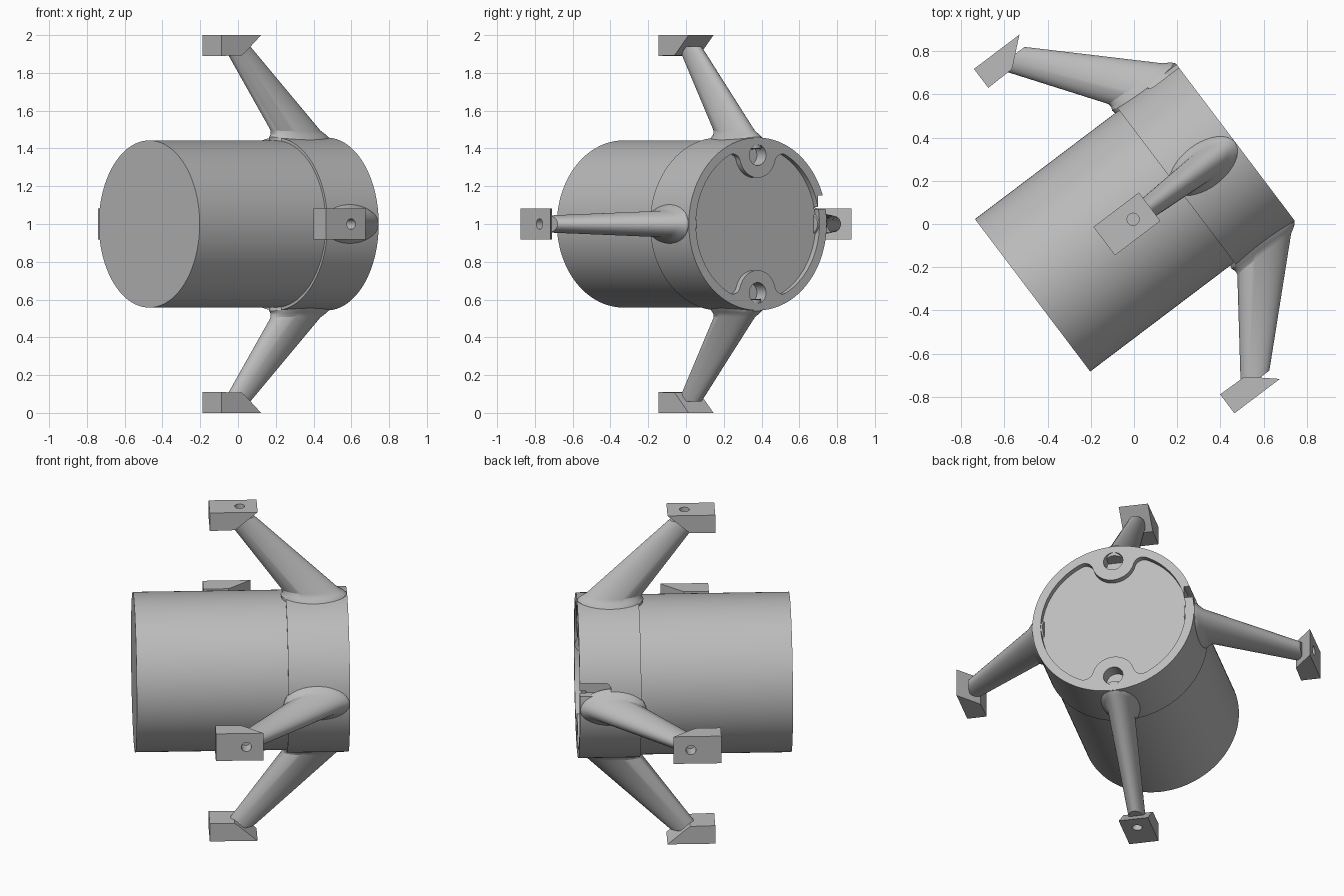
import bpy, bmesh, math
from mathutils import Matrix, Vector

if "Cube" in bpy.data.objects:
    bpy.data.objects.remove(bpy.data.objects["Cube"])

grey = bpy.data.materials.new("plain grey")
grey.use_nodes = True
GREY = (0.5, 0.5, 0.5, 1)
grey.diffuse_color = GREY
grey.node_tree.nodes["Principled BSDF"].inputs["Base Color"].default_value = GREY

# Parts are built with the motor axis along x, then turned into place
PLACE = (Matrix.Translation((0, 0, 1)) @ Matrix.Rotation(math.radians(37.1), 4, 'Z')
         @ Matrix.Translation((0, 0.02, 0)))


def loft(name, rings):
    """Skin a list of equal-length point rings and cap both ends."""
    bm = bmesh.new()
    rows = [[bm.verts.new(p) for p in ring] for ring in rings]
    n = len(rows[0])
    for a, b in zip(rows, rows[1:]):
        for i in range(n):
            j = (i + 1) % n
            bm.faces.new((a[i], a[j], b[j], b[i]))
    bm.faces.new(rows[0][::-1])
    bm.faces.new(rows[-1])
    bmesh.ops.recalc_face_normals(bm, faces=bm.faces)
    mesh = bpy.data.meshes.new(name)
    bm.to_mesh(mesh)
    bm.free()
    mesh.materials.append(grey)
    obj = bpy.data.objects.new(name, mesh)
    bpy.context.collection.objects.link(obj)
    return obj


def prism(name, points, push):
    return loft(name, [points, [Vector(p) + Vector(push) for p in points]])


def circle(x, radius, y=0, z=0, n=128):
    turn = math.tau / n
    return [Vector((x, y + radius * math.cos(i * turn), z + radius * math.sin(i * turn)))
            for i in range(n)]


def cut(obj, cutters):
    """Subtract the cutters and remove them."""
    for c in cutters:
        mod = obj.modifiers.new("cut", 'BOOLEAN')
        mod.object, mod.operation, mod.solver = c, 'DIFFERENCE', 'EXACT'
    bpy.context.view_layer.update()
    graph = bpy.context.evaluated_depsgraph_get()
    mesh = bpy.data.meshes.new_from_object(obj.evaluated_get(graph))
    obj.modifiers.clear()
    obj.data = mesh
    for c in cutters:
        bpy.data.objects.remove(c)


def finish(obj, spin=0):
    obj.data.transform(PLACE @ Matrix.Rotation(spin, 4, 'X'))
    bpy.ops.object.select_all(action='DESELECT')
    obj.select_set(True)
    bpy.context.view_layer.objects.active = obj
    bpy.ops.object.shade_smooth_by_angle(angle=math.radians(30))


# Motor body
SEAM, BACK = 0.263, 0.603
finish(prism("motor_body", circle(-0.574, 0.4425), (SEAM + 0.604, 0, 0)))

# Mount ring, with a recess that swerves around two screw bosses
hub = prism("mount_ring", circle(SEAM, 0.4575), (BACK - SEAM, 0, 0))
R, BOSS, FILLET, BOSS_Z = 0.41, 0.12, 0.05, 0.365


def arc(cy, cz, radius, start, end, n=12):
    return [(cy + radius * math.cos(start + (end - start) * i / n),
             cz + radius * math.sin(start + (end - start) * i / n)) for i in range(n + 1)]


lobe = R - FILLET
phi = math.acos((lobe**2 + BOSS_Z**2 - (BOSS + FILLET)**2) / (2 * lobe * BOSS_Z))
ly, lz = lobe * math.sin(phi), lobe * math.cos(phi)
to_boss = math.atan2(BOSS_Z - lz, -ly)
quarter = (arc(0, 0, R, 0, math.pi / 2 - phi, 24)
           + arc(ly, lz, FILLET, math.pi / 2 - phi, to_boss)[1:]
           + arc(0, BOSS_Z, BOSS, to_boss - math.pi, -math.pi / 2)[1:])
half = quarter + [(-y, z) for y, z in quarter[-2::-1]]
outline = half + [(y, -z) for y, z in half[-2:0:-1]]
cutters = [prism("recess", [(BACK - 0.035, y, z) for y, z in outline], (0.1, 0, 0))]
for s in (1, -1):
    cutters.append(prism("screw_hole", circle(BACK - 0.08, 0.055, 0, s * BOSS_Z, 32), (0.2, 0, 0)))

# Cable slot with a rounded end
slot = [(0.7, 0.08), (0.7, 0.15)] + arc(0.465, 0.115, 0.035, math.pi / 2, math.pi * 1.5)
cutters.append(prism("slot", [(x, 0.4, z) for x, z in slot], (0, 0.1, 0)))
cut(hub, cutters)
finish(hub)


# Legs: flattened tapering struts with a flared root
def leg_ring(r, flare=0.0, n=40):
    front = 0.27 - (r - 0.454) * 0.71 - flare
    back = min(0.599 - (r - 0.451) * 1.04 + flare, 0.601)
    thick = 0.072 - (r - 0.45) * 0.055 + flare
    mid, wide = (front + back) / 2, (back - front) / 2
    ring = []
    for i in range(n):
        a = math.tau * i / n
        y = thick * math.sin(a)
        z = math.sqrt(r * r - y * y) if r < 0.5 else r
        ring.append((mid + wide * math.cos(a), y, z))
    return ring


FOOT = [(-0.158, 1.0), (0.106, 1.0), (0.0, 0.908), (-0.02, 0.893), (-0.158, 0.89)]
for name, k in (("top", 0), ("right", 1), ("bottom", 2), ("left", 3)):
    spin = k * math.pi / 2
    rings = [leg_ring(0.4), leg_ring(0.44, 0.04), leg_ring(0.46, 0.03),
             leg_ring(0.475, 0.012), leg_ring(0.495), leg_ring(0.94)]
    leg = loft(name + "_leg", rings)
    foot = prism(name + "_foot", [(x, -0.0825, z) for x, z in FOOT], (0, 0.165, 0))
    for part in (leg, foot):
        # Blind bolt hole through the pad into the strut
        bore = [(0.01 + p.y, p.z, 0.92) for p in circle(0, 0.028, n=32)]
        cut(part, [prism("bolt_hole", bore, (0, 0, 0.2))])
        finish(part, spin)
